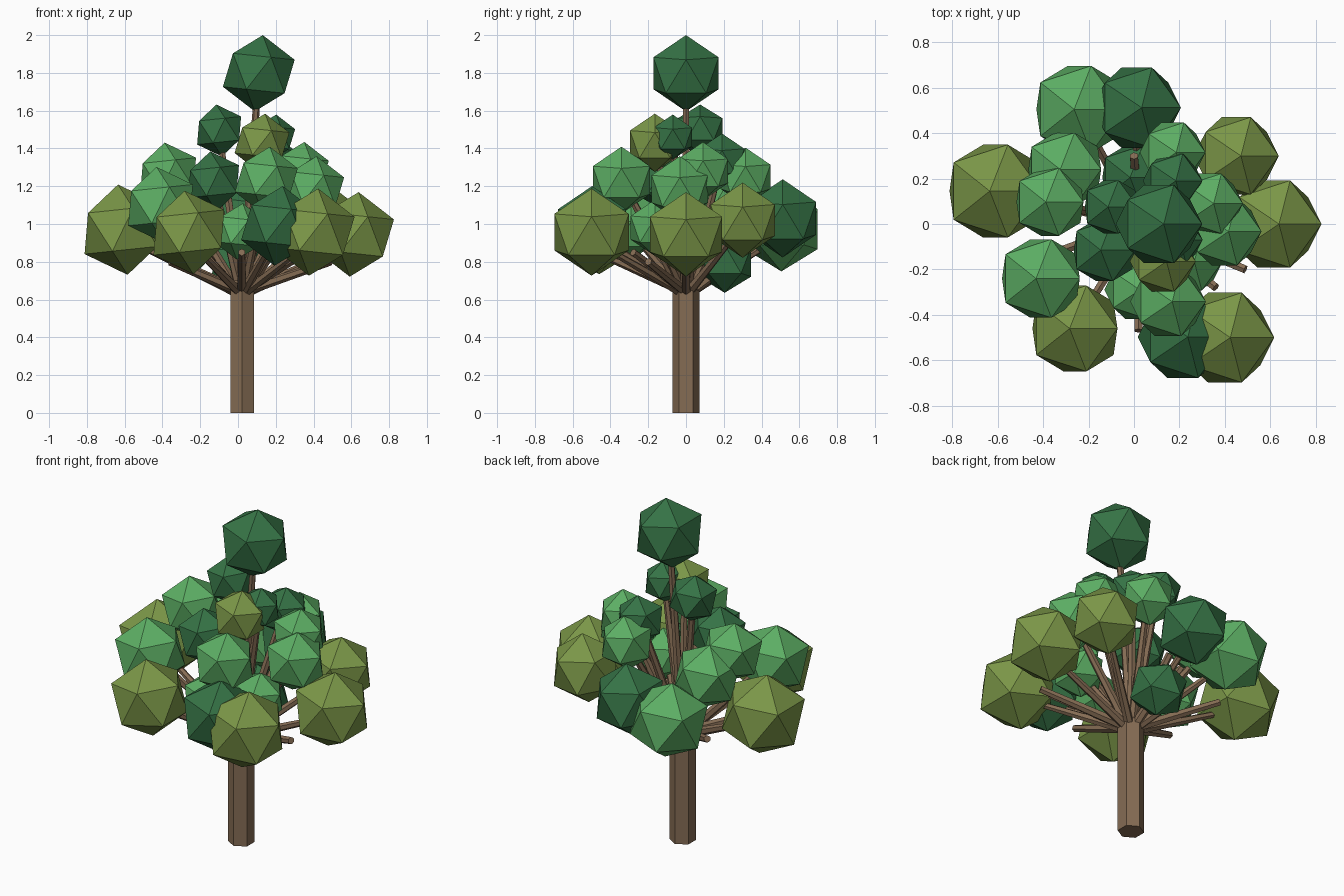
import bpy
from math import radians
from mathutils import Vector, Matrix

cube = bpy.data.objects.get("Cube")
if cube:
    bpy.data.objects.remove(cube, do_unlink=True)


def material(name, rgb):
    m = bpy.data.materials.new(name)
    m.use_nodes = True
    m.diffuse_color = (*rgb, 1)
    m.node_tree.nodes["Principled BSDF"].inputs["Base Color"].default_value = (*rgb, 1)
    return m


bark = material("bark brown", (0.235, 0.15, 0.088))
light = material("light green", (0.107, 0.42, 0.126))
dark = material("dark green", (0.036, 0.17, 0.06))
olive = material("olive green", (0.197, 0.307, 0.064))


def finish(name, mat):
    ob = bpy.context.object
    ob.name = name
    ob.data.materials.append(mat)
    return ob


def limb(name, start, end, r1, r2):
    # six-sided tapered limb between two points
    a, b = Vector(start), Vector(end)
    bpy.ops.mesh.primitive_cone_add(vertices=6, radius1=r1, radius2=r2, depth=(b - a).length)
    ob = finish(name, bark)
    turn = (b - a).to_track_quat('Z', 'Y').to_matrix().to_4x4()
    ob.matrix_world = Matrix.Translation((a + b) / 2) @ turn


def leaf_ball(name, pos, r, mat):
    # faceted foliage, leaning slightly outward
    lean = radians(6 if pos[0] > 0 else -6)
    bpy.ops.mesh.primitive_ico_sphere_add(subdivisions=1, radius=r, location=pos,
                                          rotation=(0, lean, 0))
    finish(name, mat)


# Trunk
bpy.ops.mesh.primitive_cylinder_add(vertices=6, radius=0.072, depth=0.7, location=(0.022, 0, 0.35))
finish("trunk", bark)

# Foliage: x, y, z, radius
crown = {
    olive: [(-0.61, 0.145, 0.97, 0.24), (0.45, 0.30, 1.02, 0.20), (0.615, 0, 0.945, 0.225),
            (0.40, -0.50, 0.957, 0.232), (-0.26, -0.46, 0.955, 0.222), (0.127, -0.165, 1.43, 0.155)],
    light: [(-0.24, 0.505, 0.973, 0.225), (-0.305, 0.24, 1.15, 0.19), (-0.37, 0.097, 1.257, 0.175),
            (-0.41, -0.24, 1.10, 0.203), (0.15, -0.342, 1.232, 0.178), (0.17, 0.315, 1.25, 0.155),
            (0.335, 0.09, 1.28, 0.155), (0.398, -0.033, 1.185, 0.175), (0.01, -0.29, 0.96, 0.15),
            (0.25, -0.165, 0.98, 0.15)],
    dark: [(0.11, 0, 1.798, 0.203), (0.012, 0.512, 1.03, 0.208), (0.215, -0.497, 0.99, 0.212),
           (-0.13, -0.115, 1.225, 0.16), (-0.10, 0.075, 1.495, 0.138), (0.19, -0.07, 1.46, 0.12),
           (0.17, 0.19, 1.34, 0.14), (0, 0.205, 0.80, 0.165)],
}

# Each leaf ball with the branch that carries it
for mat, balls in crown.items():
    for i, (x, y, z, r) in enumerate(balls, 1):
        label = f"{mat.name.replace(' ', '_')}_{i}"
        leaf_ball(f"leaves_{label}", (x, y, z), r, mat)
        spread = (x * x + y * y) ** 0.5
        if spread > 0.42 and z < 1.05:
            tip = (x * 0.8, y * 0.8, z - 0.1)
        else:
            tip = (x, y, z)
        limb(f"branch_{label}", (0.02 + x * 0.05, y * 0.05, 0.64), tip, 0.027, 0.017)

# Bare side branches
bare = [(0.49, -0.20, 0.80), (0.02, -0.47, 0.85), (-0.35, 0.30, 0.81),
        (-0.36, -0.13, 0.80), (0, 0.30, 0.98), (0.36, -0.28, 0.85)]
for i, tip in enumerate(bare, 1):
    limb(f"bare_branch_{i}", (0.02, 0, 0.64), tip, 0.028, 0.02)
